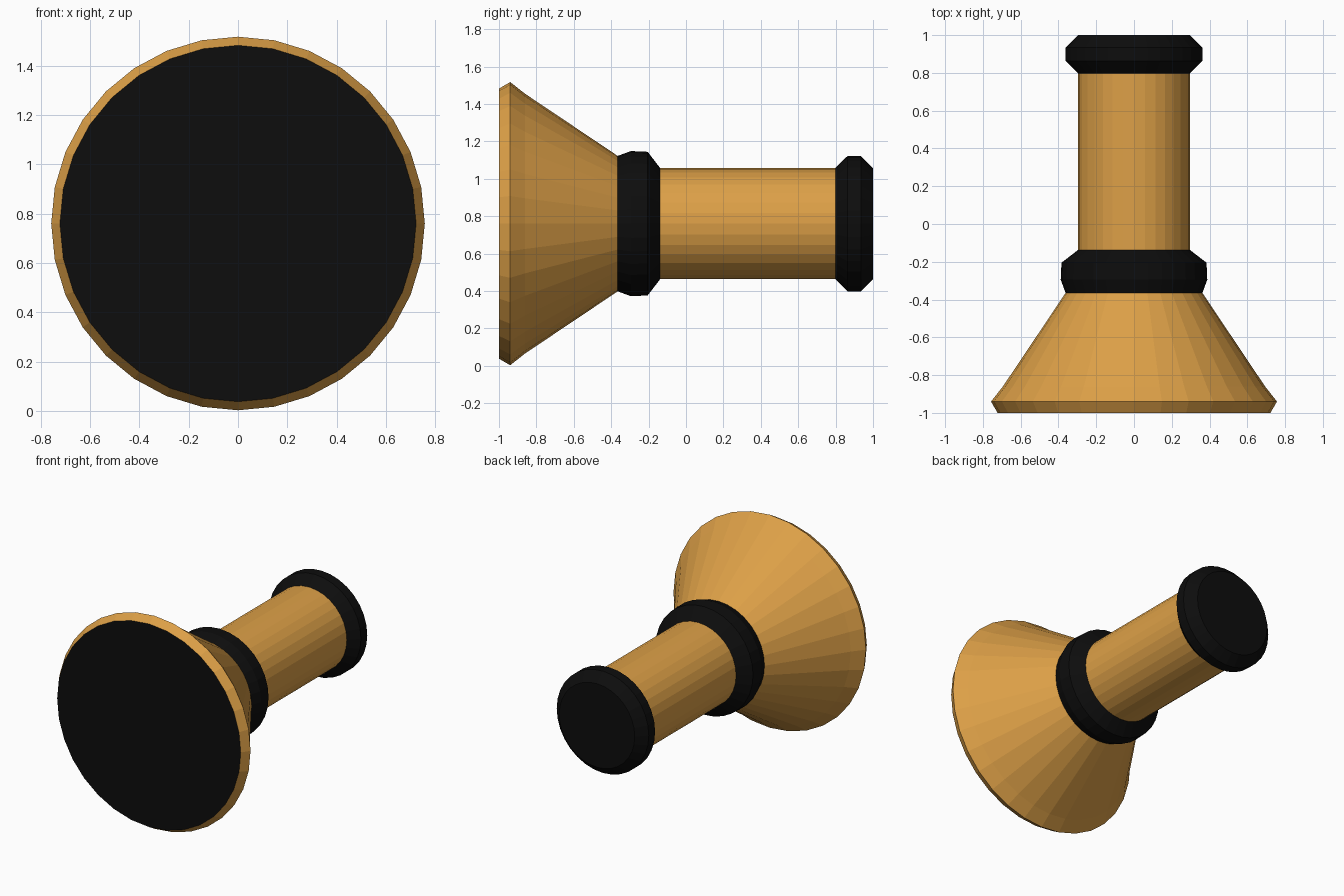
import bpy, bmesh, math

if "Cube" in bpy.data.objects:
    bpy.data.objects.remove(bpy.data.objects["Cube"])

SIDES = 32
AXIS_Z = 0.76


def material(name, rgb):
    m = bpy.data.materials.new(name)
    m.diffuse_color = (*rgb, 1)
    m.use_nodes = True
    m.node_tree.nodes["Principled BSDF"].inputs["Base Color"].default_value = m.diffuse_color
    return m


AMBER = material("amber", (0.72, 0.35, 0.063))
BLACK = material("black", (0.004, 0.004, 0.004))


def lathe(name, profile, mat, cap_start=False, cap_end=False):
    """Revolve (y, radius) points around the lengthwise axis."""
    bm = bmesh.new()
    rings = []
    for y, r in profile:
        angles = [2 * math.pi * i / SIDES for i in range(SIDES)]
        rings.append([bm.verts.new((r * math.sin(a), y, AXIS_Z + r * math.cos(a)))
                      for a in angles])
    for a, b in zip(rings, rings[1:]):
        for i in range(SIDES):
            j = (i + 1) % SIDES
            bm.faces.new((a[i], b[i], b[j], a[j]))
    if cap_start:
        bm.faces.new(rings[0])
    if cap_end:
        bm.faces.new(rings[-1][::-1])
    bm.normal_update()
    # Make the shell face outward
    f = bm.faces[:][0]
    c = f.calc_center_median()
    if f.normal.x * c.x + f.normal.z * (c.z - AXIS_Z) < 0:
        bmesh.ops.reverse_faces(bm, faces=bm.faces[:])
    me = bpy.data.meshes.new(name)
    bm.to_mesh(me)
    bm.free()
    me.materials.append(mat)
    ob = bpy.data.objects.new(name, me)
    bpy.context.collection.objects.link(ob)
    return ob


# Flared head with bevelled rim
head = lathe("head", [(-1, 0.722), (-0.94, 0.757), (-0.86, 0.694), (-0.365, 0.362)],
             AMBER, cap_start=True)
# The flat front face is the black lens
head.data.materials.append(BLACK)
for p in head.data.polygons:
    if abs(p.normal.y) > 0.99:
        p.material_index = 1

# Collar between head and handle
lathe("collar", [(-0.365, 0.362), (-0.295, 0.388), (-0.205, 0.384), (-0.138, 0.297)], BLACK)

# Handle tube
lathe("handle", [(-0.138, 0.297), (0.798, 0.297)], AMBER)

# Bevelled end cap
lathe("end_cap", [(0.798, 0.297), (0.864, 0.362), (0.935, 0.362), (1, 0.297)],
      BLACK, cap_end=True)
